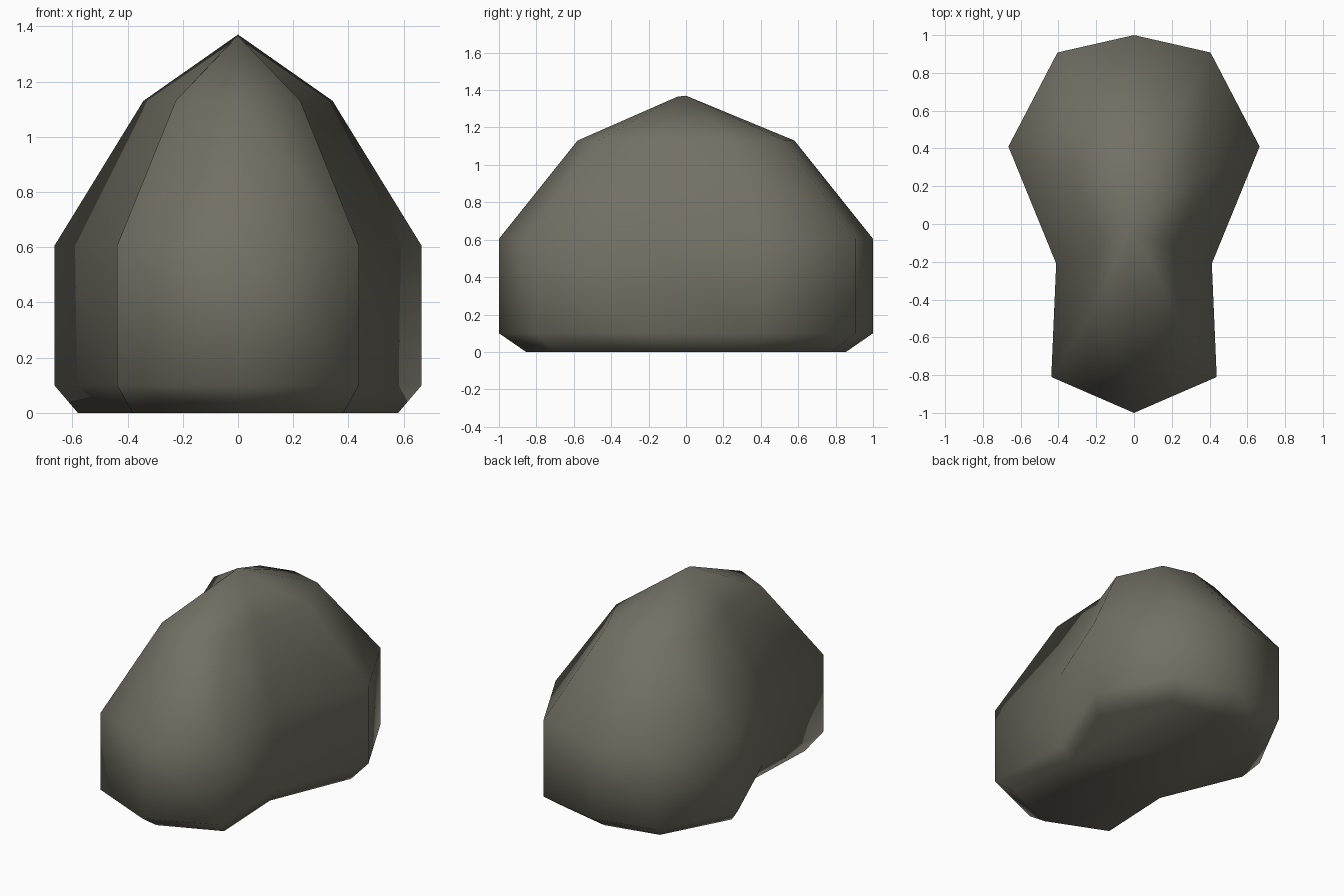
import bpy, bmesh

if "Cube" in bpy.data.objects:
    bpy.data.objects.remove(bpy.data.objects["Cube"])

# right half of the plan outline, from back to front
half = [(0, 1), (0.405, 0.908), (0.665, 0.41), (0.412, -0.21), (0.438, -0.81), (0, -1)]
outline = half + [(-x, y) for x, y in half[-2:0:-1]]

# levels: height, x scale, y scale
levels = [(0, 0.872, 0.855), (0.1, 1, 1), (0.605, 1, 1), (1.13, 0.515, 0.58)]

bm = bmesh.new()
rings = [[bm.verts.new((x * sx, y * sy, z)) for x, y in outline] for z, sx, sy in levels]

# tiny ridge at the peak: front points meet just ahead of the back ones
rings.append([bm.verts.new((0, -0.045, 1.365) if y < -0.5 else (0, 0, 1.37))
              for x, y in outline])

# underside and walls
bm.faces.new(rings[0])
n = len(outline)
for low, high in zip(rings, rings[1:]):
    for i in range(n):
        j = (i + 1) % n
        bm.faces.new((low[i], low[j], high[j], high[i]))
bmesh.ops.remove_doubles(bm, verts=bm.verts[:], dist=0.0005)
bmesh.ops.recalc_face_normals(bm, faces=bm.faces[:])
for f in bm.faces:
    f.smooth = True

mesh = bpy.data.meshes.new("rock")
bm.to_mesh(mesh)
bm.free()
rock = bpy.data.objects.new("rock", mesh)
bpy.context.collection.objects.link(rock)

# colour
stone = bpy.data.materials.new("warm grey stone")
stone.diffuse_color = (0.17, 0.163, 0.127, 1)
stone.use_nodes = True
stone.node_tree.nodes["Principled BSDF"].inputs["Base Color"].default_value = stone.diffuse_color
mesh.materials.append(stone)
